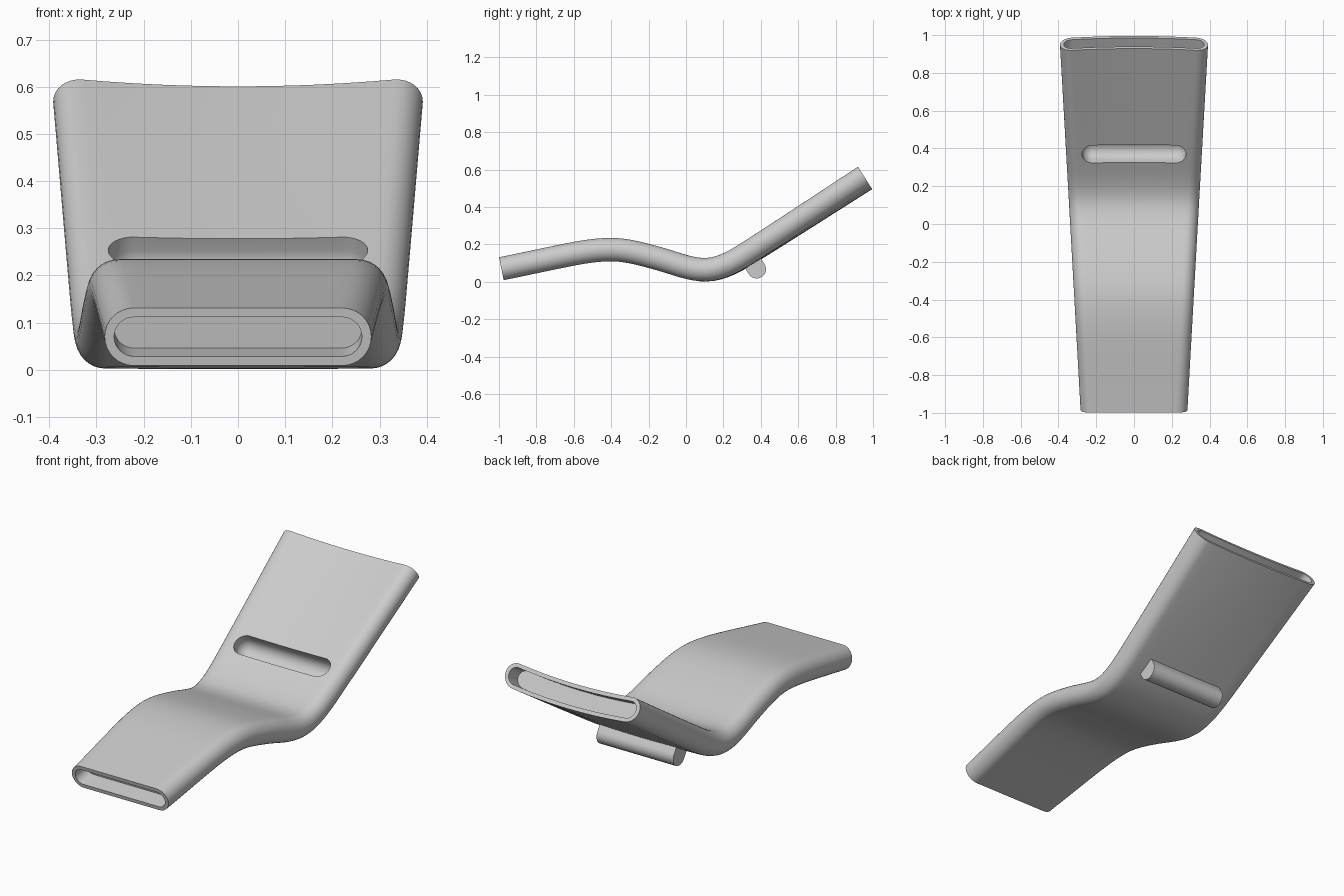
import bpy, bmesh, math
from mathutils import Vector

if "Cube" in bpy.data.objects:
    bpy.data.objects.remove(bpy.data.objects["Cube"])

R = 0.0625                      # half thickness of the lounger
# side-view centreline: y, z, slope
PATH = [(-.987, .07, .2), (-.65, .14, .2), (-.4, .172, 0), (-.15, .125, -.27),
        (.105, .064, 0), (.33, .149, .62), (.962, .548, .633)]


def centre(y):
    """Height and slope of the centreline (cubic Hermite)."""
    for (a, za, ma), (b, zb, mb) in zip(PATH, PATH[1:]):
        if y <= b + 1e-6:
            break
    h = b - a
    t = (y - a) / h
    z = ((2*t**3 - 3*t*t + 1) * za + (t**3 - 2*t*t + t) * h * ma
         + (3*t*t - 2*t**3) * zb + (t**3 - t*t) * h * mb)
    s = ((6*t*t - 6*t) * (za - zb) / h + (3*t*t - 4*t + 1) * ma + (3*t*t - 2*t) * mb)
    return z, s


def frame(y):
    z, s = centre(y)
    tangent = Vector((0, 1, s)).normalized()
    return Vector((0, y, z)), tangent, Vector((0, -tangent.z, tangent.y))


def ring(y, inset=0, push=0):
    """Stadium section, gently dished toward the head end."""
    c, tan, nor = frame(y)
    w = .338 + .056 * y
    r, flat = R - inset, w - R
    bow = .024 * max(0, (y - .05) / .912)
    pts = []
    for side in (1, -1):
        for i in range(17):
            a = math.radians(-90 + 180 * i / 16)
            pts.append((side * (flat + r * math.cos(a)), side * r * math.sin(a)))
        for i in range(1, 16):
            pts.append((side * flat * (1 - i / 8), side * r))
    return [c + tan * push + Vector((x, 0, 0)) + nor * (n + bow * (x / w) ** 2)
            for x, n in pts]


def make_object(name, bm):
    bmesh.ops.recalc_face_normals(bm, faces=bm.faces)
    me = bpy.data.meshes.new(name)
    bm.to_mesh(me)
    bm.free()
    ob = bpy.data.objects.new(name, me)
    bpy.context.collection.objects.link(ob)
    return ob


def hull(name, points):
    bm = bmesh.new()
    for p in points:
        bm.verts.new(p)
    res = bmesh.ops.convex_hull(bm, input=bm.verts)
    loose = [v for v in bm.verts if not v.link_faces]
    bmesh.ops.delete(bm, geom=loose, context='VERTS')
    bmesh.ops.dissolve_limit(bm, angle_limit=.002, verts=bm.verts, edges=bm.edges)
    return make_object(name, bm)


def smooth(ob):
    bpy.ops.object.select_all(action='DESELECT')
    ob.select_set(True)
    bpy.context.view_layer.objects.active = ob
    bpy.ops.object.shade_smooth_by_angle(angle=math.radians(35))


# lounger body: lofted sections with a recess in each end
y0, y1, N = PATH[0][0], PATH[-1][0], 64
sections = [ring(y0, .02, .09), ring(y0, .02)]
sections += [ring(y0 + (y1 - y0) * i / N) for i in range(N + 1)]
sections += [ring(y1, .02), ring(y1, .02, -.09)]
bm = bmesh.new()
loops = [[bm.verts.new(p) for p in s] for s in sections]
for a, b in zip(loops, loops[1:]):
    for i in range(len(a)):
        j = (i + 1) % len(a)
        bm.faces.new((a[i], a[j], b[j], b[i]))
bm.faces.new(loops[0])
bm.faces.new(loops[-1])
body = make_object("lounger_body", bm)

# rounded slot across the backrest
c, tan, nor = frame(.405)
mid = c + nor * R
ball = []
for i in range(13):
    phi = math.pi * i / 12
    for k in range(32):
        th = 2 * math.pi * k / 32
        ball.append(Vector((math.sin(phi) * math.cos(th), 0, 0))
                    + tan * math.sin(phi) * math.sin(th) + nor * math.cos(phi))
slot = hull("slot_cutter", [mid + p * .055 + Vector((sx * .22, 0, 0)) + nor * d
                            for p in ball for sx in (1, -1) for d in (-.03, .05)])
slot.hide_render = True
cut = body.modifiers.new("slot", 'BOOLEAN')
cut.operation, cut.solver, cut.object = 'DIFFERENCE', 'EXACT', slot
bpy.context.view_layer.objects.active = body
bpy.ops.object.modifier_apply(modifier=cut.name)
bpy.data.objects.remove(slot)
smooth(body)

# support bar under the backrest, round below and running up into the body
points = []
for k in range(40):
    a = 2 * math.pi * k / 40
    p = Vector((0, .378 + .05 * math.cos(a), .068 + .05 * math.sin(a)))
    for x in (-.225, .225):
        for up in (0, .04):
            points.append(p + nor * up + Vector((x, 0, 0)))
smooth(hull("support_bar", points))
